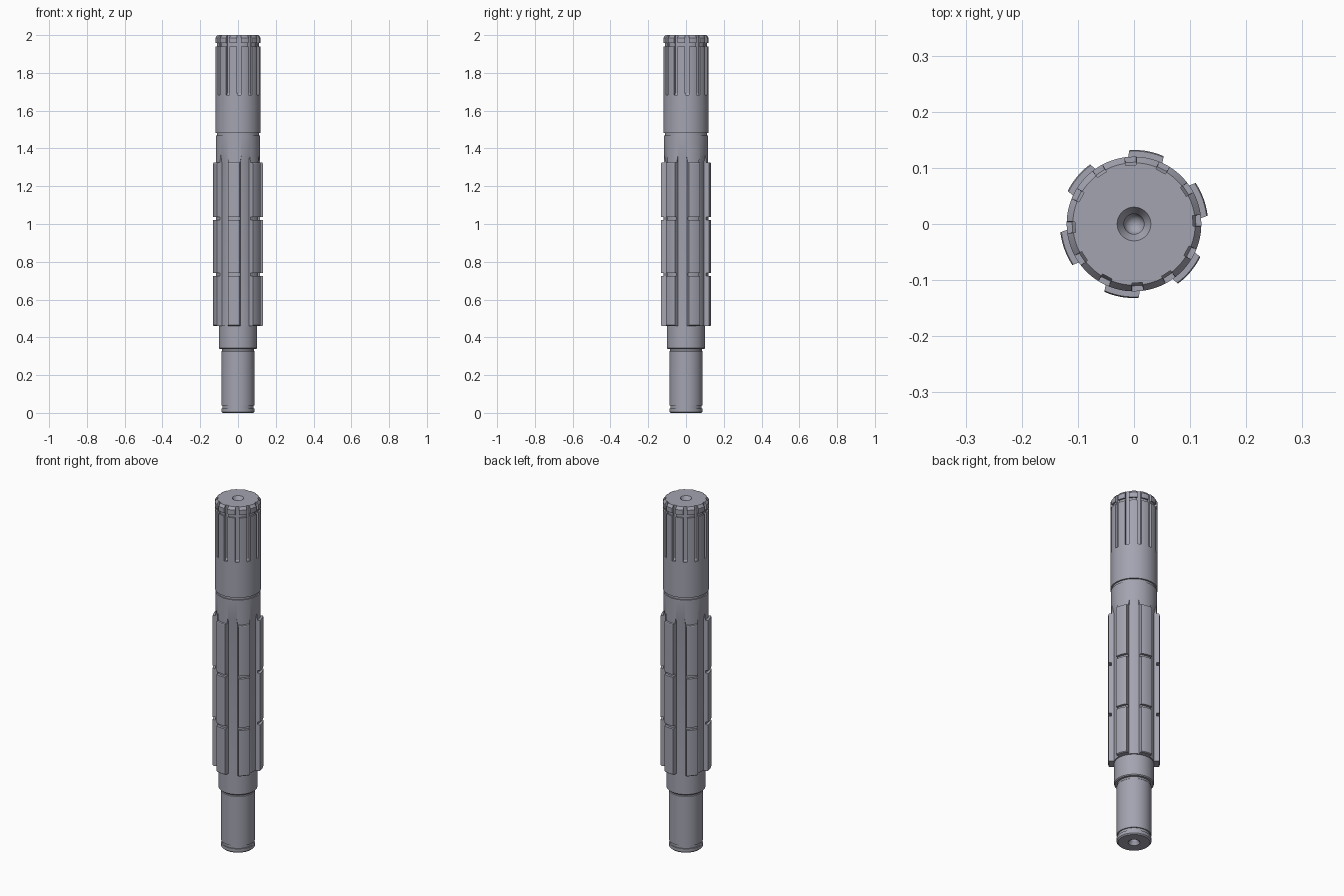
import bpy, bmesh
from math import sin, cos, pi, radians, asin

if "Cube" in bpy.data.objects:
    bpy.data.objects.remove(bpy.data.objects["Cube"])

SEG = 96


def finish(name, bm):
    bmesh.ops.remove_doubles(bm, verts=bm.verts, dist=1e-6)
    bmesh.ops.recalc_face_normals(bm, faces=bm.faces)
    mesh = bpy.data.meshes.new(name)
    bm.to_mesh(mesh)
    bm.free()
    ob = bpy.data.objects.new(name, mesh)
    bpy.context.collection.objects.link(ob)
    return ob


def lathe(name, profile):
    bm = bmesh.new()
    vs = [bm.verts.new((r, 0, z)) for r, z in profile]
    es = [bm.edges.new(p) for p in zip(vs, vs[1:])]
    bmesh.ops.spin(bm, geom=vs + es, cent=(0, 0, 0), axis=(0, 0, 1),
                   angle=2 * pi, steps=SEG, use_merge=True)
    return finish(name, bm)


def add_loft(bm, rings):
    rows = [[bm.verts.new(p) for p in ring] for ring in rings]
    n = len(rows[0])
    for a, b in zip(rows, rows[1:]):
        for i in range(n):
            j = (i + 1) % n
            bm.faces.new((a[i], a[j], b[j], b[i]))
    bm.faces.new(rows[0][::-1])
    bm.faces.new(rows[-1])


def cut(target, cutter):
    cutter.hide_render = True
    mod = target.modifiers.new("cut", 'BOOLEAN')
    mod.operation = 'DIFFERENCE'
    mod.solver = 'EXACT'
    mod.object = cutter
    bpy.context.view_layer.objects.active = target
    bpy.ops.object.modifier_apply(modifier=mod.name)
    bpy.data.objects.remove(cutter)


def groove(z, w, r_out, r_in):
    return [(r_out, z - w / 2), (r_in, z - w / 2), (r_in, z + w / 2), (r_out, z + w / 2)]


# Turned shaft, including both centre-drilled ends with domed bottoms
dome = [(0.018 * sin(i * pi / 12), 0.018 * cos(i * pi / 12)) for i in range(7)]
profile = [(r, 0.045 + h) for r, h in dome]
profile += [(0.018, 0.02), (0.030, 0), (0.082, 0), (0.088, 0.006)]
profile += groove(0.032, 0.016, 0.088, 0.082)
profile += [(0.088, 0.325), (0.085, 0.328), (0.085, 0.338), (0.097, 0.338), (0.101, 0.343), (0.101, 0.46),
            (0.128, 0.46), (0.132, 0.464)]
profile += groove(0.733, 0.016, 0.132, 0.118) + groove(1.029, 0.016, 0.132, 0.118)
profile += [(0.132, 1.321), (0.130, 1.325), (0.1175, 1.325)]
profile += [(0.1175, 1.468), (0.112, 1.468), (0.112, 1.482), (0.120, 1.482)]
profile += groove(1.949, 0.016, 0.120, 0.112)
profile += [(0.120, 1.985), (0.109, 2.0), (0.030, 2.0), (0.018, 1.98)]
profile += [(r, 1.955 - h) for r, h in reversed(dome)]
shaft = lathe("splined_shaft", profile)

# Six wide gaps between the long spline teeth, running out at the top
ROOT, HALF, OUT = 0.107, 0.031, 0.16


def gap_ring(mid, r_in, z, squeeze=1.0):
    a_in = (pi / 6 - asin(HALF / ROOT)) * squeeze
    a_out = (pi / 6 - asin(HALF / OUT)) * squeeze
    inner = [(r_in, mid + a_in * (1 - 2 * i / 8)) for i in range(9)]
    outer = [(OUT, mid + a_out * (2 * i / 8 - 1)) for i in range(9)]
    return [(r * cos(a), r * sin(a), z) for r, a in inner + outer]


bm = bmesh.new()
for k in range(6):
    mid = radians(50 + 60 * k)
    add_loft(bm, [gap_ring(mid, ROOT, 0.44), gap_ring(mid, ROOT, 1.326),
                  gap_ring(mid, 0.1195, 1.375, 0.8)])
cut(shaft, finish("spline_gap_cutter", bm))

# Twelve narrow slots in the top spline
bm = bmesh.new()
for k in range(12):
    a = radians(3 + 30 * k)
    rings = []
    for z, r in ((1.684, 0.110), (1.694, 0.105), (2.02, 0.105)):
        rings.append([(x * cos(a) - y * sin(a), x * sin(a) + y * cos(a), z)
                      for x, y in ((r, -0.0095), (0.14, -0.0115), (0.14, 0.0115), (r, 0.0095))])
    add_loft(bm, rings)
cut(shaft, finish("top_slot_cutter", bm))

# Dark blue-grey steel
steel = bpy.data.materials.new("dark_steel")
steel.diffuse_color = (0.37, 0.37, 0.44, 1)
steel.use_nodes = True
steel.node_tree.nodes["Principled BSDF"].inputs["Base Color"].default_value = steel.diffuse_color
shaft.data.materials.clear()
shaft.data.materials.append(steel)

bpy.ops.object.select_all(action='DESELECT')
shaft.select_set(True)
bpy.context.view_layer.objects.active = shaft
bpy.ops.object.shade_smooth_by_angle(angle=radians(25))
